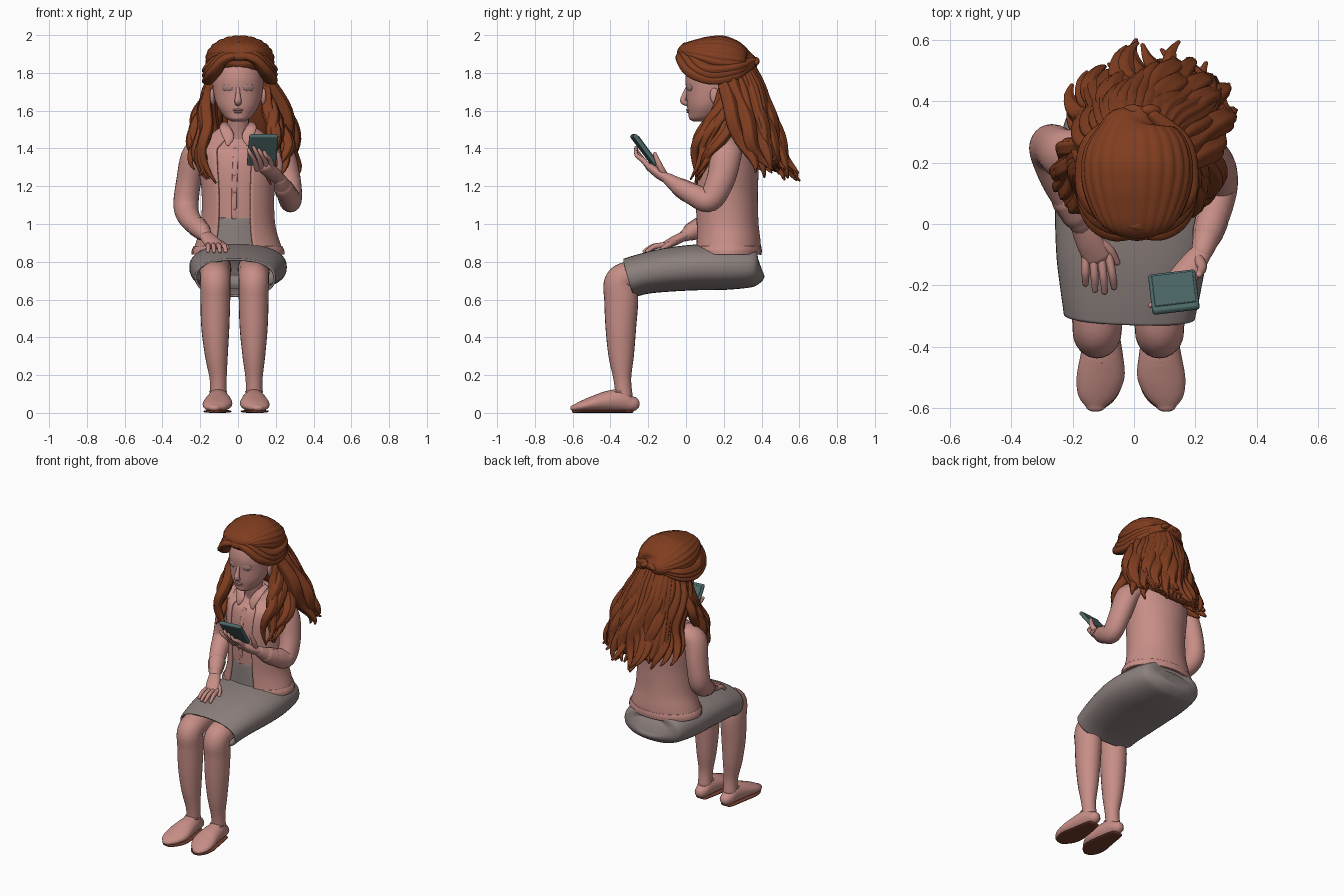
import bpy, bmesh, math, random
from mathutils import Vector
random.seed(4)
X, Z = Vector((1, 0, 0)), Vector((0, 0, 1))
PI = math.pi


def mat(name, r, g, b):
    m = bpy.data.materials.new(name)
    m.diffuse_color = (r, g, b, 1)
    return m


PINK = mat("dusty pink", 0.57, 0.27, 0.24)
HAIR = mat("auburn", 0.215, 0.047, 0.014)
GREY = mat("warm grey", 0.26, 0.215, 0.205)
TEAL = mat("dark teal", 0.075, 0.14, 0.14)
SOLE = mat("dark brown", 0.17, 0.045, 0.025)
LID = mat("eyelid grey", 0.36, 0.21, 0.195)


def finish(name, bm, m):
    bmesh.ops.recalc_face_normals(bm, faces=bm.faces)
    me = bpy.data.meshes.new(name)
    bm.to_mesh(me)
    bm.free()
    me.materials.append(m)
    me.polygons.foreach_set("use_smooth", [True] * len(me.polygons))
    ob = bpy.data.objects.new(name, me)
    bpy.context.collection.objects.link(ob)
    return ob


def spline(keys, sub):
    """Smooth interpolation through rows (x, y, z, a, b)."""
    k = [tuple(keys[0])] + [tuple(r) for r in keys] + [tuple(keys[-1])]
    out = []
    for i in range(1, len(k) - 2):
        for j in range(sub):
            t = j / sub
            out.append([0.5 * (2 * q + (r - p) * t + (2 * p - 5 * q + 4 * r - s) * t * t
                               + (3 * q - p - 3 * r + s) * t ** 3)
                        for p, q, r, s in zip(k[i - 1], k[i], k[i + 1], k[i + 2])])
    return out + [list(keys[-1])]


def loft(name, keys, m, ref=X, segs=24, sub=6, round_ends=True, caps=(True, True),
         arc=None, lobes=0, amp=0.0, power=1.0, thick=0, axis=None):
    """Sweep an ellipse along keys: a is the half size across ref, b the half size along ref."""
    rows = spline(keys, sub)
    n = len(rows)
    rings = []
    for i, r in enumerate(rows):
        t = (Vector(rows[min(i + 1, n - 1)][:3]) - Vector(rows[max(i - 1, 0)][:3])).normalized()
        rings.append((Vector(r[:3]), axis or t, max(r[3], 0.001), max(r[4], 0.001)))
    if round_ends:
        def dome(ring, sign):
            c, t, a, b = ring
            return [(c + t * sign * min(a, b) * math.sin(w), t, a * math.cos(w), b * math.cos(w))
                    for w in (0.5, 1.0, 1.4)]
        head = dome(rings[0], -1)[::-1] if caps[0] else []
        tail = dome(rings[-1], 1) if caps[1] else []
        rings = head + rings + tail
    bm = bmesh.new()
    loops = []
    for c, t, a, b in rings:
        side = t.cross(ref).normalized()
        up = side.cross(t)
        ring = []
        for j in range(segs):
            th = 2 * PI * j / segs if not arc else arc[0] + (arc[1] - arc[0]) * j / (segs - 1)
            f = 1 + amp * (abs(math.sin(lobes * th / 2)) - 0.6)
            cs, sn = math.cos(th), math.sin(th)
            cs, sn = math.copysign(abs(cs) ** power, cs), math.copysign(abs(sn) ** power, sn)
            ring.append(bm.verts.new(c + side * a * f * cs + up * b * f * sn))
        loops.append(ring)
    for p, q in zip(loops, loops[1:]):
        for j in range(segs - 1 if arc else segs):
            k = (j + 1) % segs
            bm.faces.new((p[j], p[k], q[k], q[j]))
    if not arc:
        for flag, ring in zip(caps, (loops[0], loops[-1])):
            if flag:
                bm.faces.new(ring)
    ob = finish(name, bm, m)
    if thick:
        s = ob.modifiers.new("thickness", 'SOLIDIFY')
        s.thickness, s.offset = thick, 0
    return ob


def blob(name, loc, size, m, rot=(0, 0, 0)):
    bm = bmesh.new()
    bmesh.ops.create_uvsphere(bm, u_segments=20, v_segments=12, radius=1)
    ob = finish(name, bm, m)
    ob.location, ob.scale, ob.rotation_euler = loc, size, rot
    return ob


# torso: shirt, skirt waistband, open cardigan
body = [(0, .22, .845, .17, .236), (0, .22, .9, .168, .216), (0, .215, 1.0, .162, .19), (0, .21, 1.15, .163, .185),
        (0, .213, 1.3, .163, .2), (0, .22, 1.4, .14, .2), (0, .21, 1.46, .1, .145), (0, .19, 1.5, .065, .08)]


def scaled(keys, f):
    return [(x, y, z, a * f, b * f) for x, y, z, a, b in keys]


loft("shirt", scaled(body[1:], .94), PINK, segs=40, round_ends=False)
loft("skirt_waist", scaled(body[:3], .965) + [(0, .215, 1.03, .153, .18)], GREY, segs=40, round_ends=False)
gap = (PI + .58, 3 * PI - .36)
loft("cardigan", body, PINK, segs=64, arc=gap, round_ends=False, thick=.014)
loft("cardigan_hem", [(0, .22, .838, .171, .238), (0, .22, .86, .173, .236), (0, .22, .88, .17, .226)], PINK,
     segs=90, arc=gap, round_ends=False, thick=.016, lobes=60, amp=.012)
loft("shirt_placket", [(-.02, .064, 1.03, .004, .014), (-.02, .056, 1.15, .004, .014),
                       (-.015, .059, 1.3, .004, .014), (-.01, .087, 1.4, .004, .014)], PINK, segs=12)
for z, y in ((1.08, .056), (1.17, .053), (1.26, .054), (1.35, .07)):
    blob("shirt_button", (-.018, y, z), (.006, .004, .006), PINK)
for s in (-1, 1):
    loft("collar", [(s * .07, .2, 1.53, .01, .02), (s * .07, .13, 1.51, .01, .028), (s * .05, .095, 1.46, .01, .03),
                    (s * .055, .08, 1.42, .006, .01)], PINK, segs=12)

# skirt, open at the knees
loft("skirt", [(0, .39, .775, .045, .1), (0, .378, .772, .083, .175), (0, .34, .772, .102, .217),
               (0, .2, .772, .115, .245), (0, .05, .77, .115, .252), (-.008, -.1, .757, .11, .24),
               (-.012, -.22, .737, .102, .222), (-.015, -.3, .715, .1, .208)], GREY,
     segs=48, round_ends=False, caps=(True, False), power=.86, thick=.012)

# legs and shoes
for side, x, fx in (("right", -.12, -.105), ("left", .083, .085)):
    s = -1 if x < 0 else 1
    loft(side + "_leg", [(x, .1, .765, .08, .085), (x, -.12, .755, .085, .085), (x, -.29, .728, .078, .082),
                         (x, -.348, .69, .085, .08), (x, -.343, .6, .09, .079), (x, -.345, .45, .081, .074),
                         (x * .6 + fx * .4, -.343, .3, .067, .06), (fx, -.337, .18, .047, .045),
                         (fx, -.328, .09, .045, .044)], PINK)
    shoe = [(fx, -.285, .048, .04, .04), (fx, -.33, .066, .06, .052), (fx, -.42, .061, .055, .068),
            (fx + s * .004, -.5, .047, .041, .078), (fx + s * .014, -.56, .034, .028, .062),
            (fx + s * .02, -.595, .026, .017, .032)]
    loft(side + "_shoe", shoe, PINK, axis=Vector((0, -1, 0)))
    loft(side + "_sole", [(p[0], p[1], .008, .008, p[4] * .95) for p in shoe], SOLE, power=.7)
    loft(side + "_shoe_rim", [(fx - .043, -.35, .112, .005, .005), (fx, -.45, .103, .005, .005),
                              (fx + .043, -.35, .112, .005, .005)], PINK, ref=Z, segs=8)

# arms in sleeves
loft("right_arm", [(-.15, .22, 1.4, .085, .06), (-.225, .225, 1.37, .085, .07), (-.262, .25, 1.22, .075, .066),
                   (-.275, .24, 1.09, .07, .066), (-.25, .15, 1.02, .058, .056), (-.2, .05, .97, .046, .046),
                   (-.175, 0, .942, .034, .036)], PINK)
loft("left_arm", [(.15, .21, 1.4, .085, .06), (.225, .21, 1.37, .085, .07), (.265, .185, 1.24, .075, .066),
                  (.278, .125, 1.13, .066, .06), (.262, .04, 1.155, .058, .055), (.237, -.04, 1.2, .045, .045),
                  (.222, -.09, 1.235, .033, .035)], PINK)
loft("right_cuff", [(-.215, .08, .985, .054, .054), (-.19, .03, .96, .047, .047)], PINK, segs=36, lobes=18, amp=.06)
loft("left_cuff", [(.253, .01, 1.17, .056, .054), (.24, -.03, 1.193, .05, .05)], PINK, segs=36, lobes=18, amp=.06)

# right hand resting on the lap
loft("right_palm", [(-.175, 0, .942, .026, .034), (-.145, -.06, .912, .026, .044), (-.12, -.11, .888, .02, .045)], PINK)
for i, ln in enumerate((.075, .095, .1, .085)):
    x = -.158 + .025 * i
    loft("right_finger", [(x, -.1, .888, .015, .014), (x + .004 * i, -.12 - ln * .5, .882, .014, .013),
                          (x + .006 * i, -.12 - ln, .856, .01, .01)], PINK, segs=12)
loft("right_thumb", [(-.125, -.05, .91, .017, .017), (-.08, -.085, .893, .015, .015), (-.055, -.125, .872, .01, .01)],
     PINK, ref=Z, segs=12)

# left hand holding the phone
loft("left_palm", [(.222, -.09, 1.235, .027, .034), (.185, -.14, 1.265, .028, .044), (.145, -.19, 1.3, .022, .045)], PINK)
for i in range(4):
    x, top = .085 + .028 * i, 1.405 - .012 * abs(i - 1)
    loft("left_finger", [(x + .015, -.185, 1.29, .014, .014), (x, -.23, 1.34, .014, .013),
                         (x - .02, -.26, top - .02, .011, .011), (x - .03, -.265, top, .009, .009)], PINK, segs=12)
loft("left_thumb", [(.205, -.11, 1.25, .02, .02), (.222, -.14, 1.31, .016, .016), (.212, -.165, 1.37, .011, .011)],
     PINK, segs=12)
for nm, loc, dim in (("phone", (.13, -.222, 1.392), (.155, .2, .024)),
                     ("phone_screen", (.13, -.212, 1.4), (.135, .165, .006))):
    bpy.ops.mesh.primitive_cube_add(size=1, location=loc, rotation=(math.radians(127), 0, .12))
    ob = bpy.context.object
    ob.name, ob.scale = nm, dim
    bpy.ops.object.transform_apply(location=False, rotation=False, scale=True)
    ob.data.materials.append(TEAL)
    bv = ob.modifiers.new("rounded", 'BEVEL')
    bv.width, bv.segments = min(.01, dim[2] * .4), 3

# head and face
loft("neck", [(0, .2, 1.44, .065, .075), (0, .175, 1.52, .056, .058), (0, .15, 1.62, .06, .06)], PINK)
loft("head", [(0, .07, 1.542, .03, .03), (0, .085, 1.556, .067, .058), (0, .1, 1.58, .087, .082),
              (0, .118, 1.63, .113, .112), (0, .14, 1.7, .138, .13), (0, .152, 1.78, .154, .136),
              (0, .165, 1.86, .14, .125), (0, .175, 1.92, .08, .08)], PINK, segs=40, round_ends=False, axis=Z)
loft("nose", [(0, .012, 1.735, .008, .009), (0, -.004, 1.69, .013, .012), (0, -.015, 1.652, .016, .018),
              (0, .002, 1.637, .012, .016)], PINK, segs=16)
blob("upper_lip", (0, .013, 1.604), (.028, .012, .007), PINK)
blob("lower_lip", (0, .015, 1.593), (.023, .012, .007), PINK)
for s in (-1, 1):
    blob("eyelid", (s * .056, .018, 1.722), (.033, .009, .02), LID, (.05, 0, s * .42))
    blob("ear", (s * .134, .155, 1.675), (.014, .028, .045), PINK, (.2, 0, s * .2))

# hair: combed crown, side swoops, clip
loft("hair_crown", [(.01, -.035, 1.885, .02, .05), (.01, 0, 1.905, .055, .12), (.01, .08, 1.89, .102, .165),
                    (.01, .17, 1.87, .13, .182), (.01, .26, 1.86, .112, .165), (.01, .33, 1.855, .065, .11),
                    (.02, .36, 1.86, .025, .04)], HAIR, segs=144, lobes=24, amp=.03)
for s in (-1, 1):
    for k in range(3):
        d = .022 * k
        loft("hair_swoop", [(.01 + s * .005, -.025 + d * .5, 1.895 + d, .022, .022),
                            (.01 + s * .08, -.02 + d, 1.872 + d, .034, .025),
                            (.01 + s * .135, .035 + d, 1.805 + d, .046, .03),
                            (.01 + s * .16, .14, 1.765 + d * 1.3, .042, .026),
                            (.01 + s * .14, .26, 1.79 + d, .04, .025),
                            (.02 + s * .04, .355, 1.85 + d * .3, .02, .02)], HAIR,
             ref=Vector((s * .3, 0, 1)).normalized(), segs=24, lobes=5, amp=.1)
    blob("hair_twist", (.025 + s * .03, .37, 1.862), (.035, .02, .018), HAIR, (0, s * .4, 0))


def strand(name, pts, r, wave=.012):
    ph = random.uniform(0, 6.28)
    fine = spline([(*p, w * r, w * r * 1.15) for p, w in zip(pts, (.5, 1, 1.05, .85, .15))], 3)
    keys = []
    for i, row in enumerate(fine):
        g = wave * i / len(fine)
        keys.append((row[0] + 1.4 * g * math.sin(ph + i * .95), row[1] + g * math.cos(ph + i * .95), *row[2:]))
    loft(name, keys, HAIR, segs=20, sub=2, lobes=5, amp=.22)


# long wavy hair down the back
loft("hair_mass", [(.01, .27, 1.84, .07, .12), (.02, .32, 1.7, .1, .16), (.05, .37, 1.55, .085, .2),
                   (.06, .43, 1.42, .06, .22), (.065, .48, 1.31, .035, .2)], HAIR, segs=80, lobes=24, amp=.1)
for layer, count in ((0, 15), (1, 11)):
    for i in range(count):
        u = 2 * i / (count - 1) - 1
        q, d, j = u * u, layer * .055, random.uniform(-.015, .015)
        strand("back_hair", [(.01 + .14 * u, .34 - .1 * q - d, 1.845 - .05 * q),
                             (.02 + .165 * u, .395 - .13 * q - d, 1.7),
                             (.05 + .2 * u, .445 - .13 * q - d, 1.55 + j),
                             (.06 + .23 * u + j, .5 - .13 * q - d, 1.4 + j),
                             (.065 + .245 * u + j, .585 - .15 * q - d, 1.25 + .04 * q + 2 * j)], .038, .022)

# locks falling over the shoulders
for s in (-1, 1):
    for i in range(7):
        v, j = i / 6, random.uniform(-.012, .012)
        strand("shoulder_lock", [(s * .145, .2 + .06 * v, 1.78), (s * (.16 + .01 * v), .18 + .08 * v, 1.65),
                                 (s * (.178 + .045 * v), .11 + .12 * v, 1.53 + j),
                                 (s * (.18 + .065 * v) + .01, .06 + .1 * v, 1.4 + j),
                                 (s * (.155 + .07 * v) + .01, .035 + .06 * v, 1.22 + .06 * v + j)], .027, .025)
